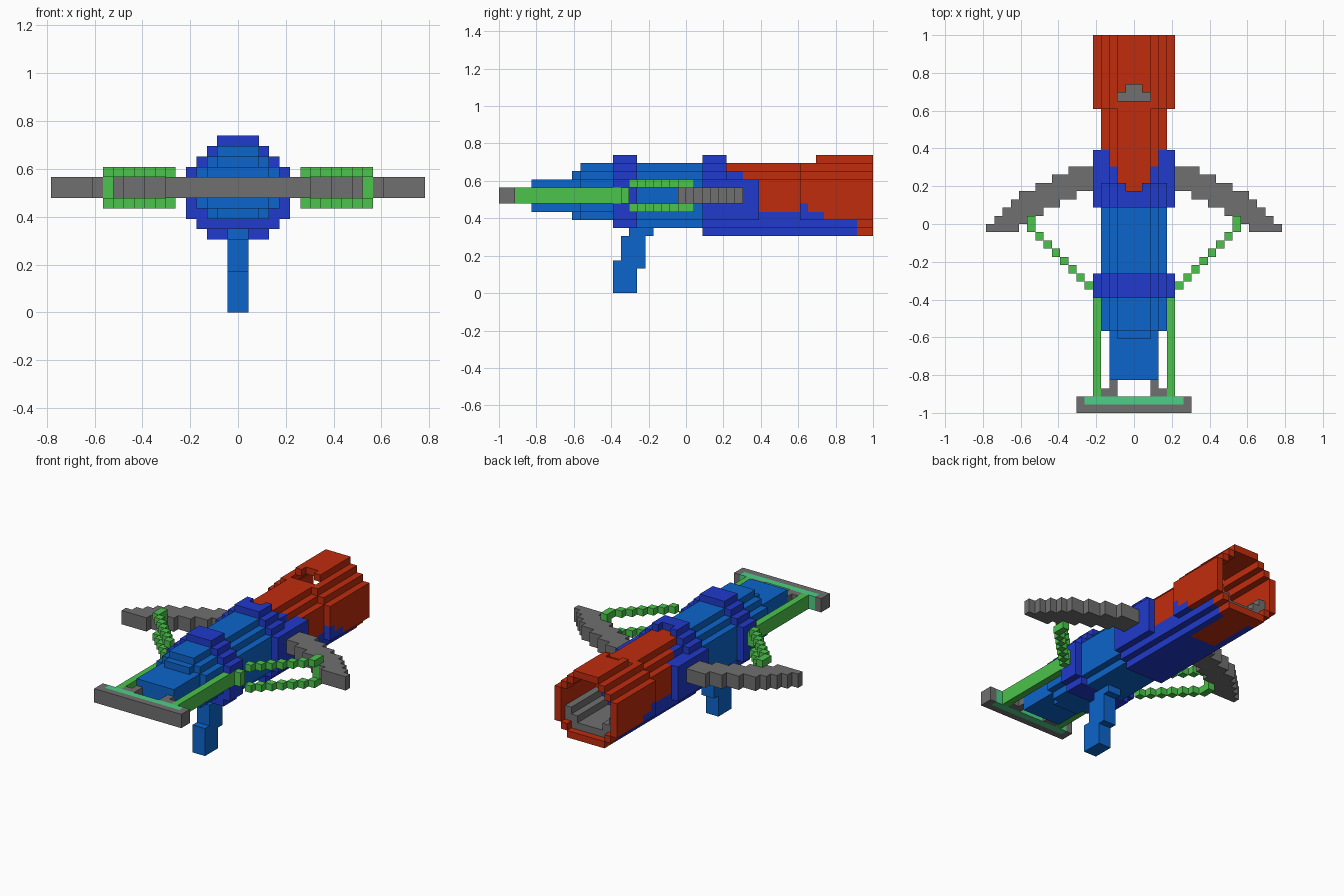
import bpy, bmesh, math

if "Cube" in bpy.data.objects:
    bpy.data.objects.remove(bpy.data.objects["Cube"])

U = 1 / 23          # size of one block
cells = {}          # (x, y, z) -> (part, colour)

def lin(c):
    c /= 255
    return c / 12.92 if c <= 0.04045 else ((c + 0.055) / 1.055) ** 2.4

COLOURS = {"blue": (12, 101, 204), "dark_blue": (33, 58, 205), "red": (192, 44, 13),
           "grey": (112, 112, 112), "green": (75, 195, 75), "seafoam": (77, 207, 133)}
mats = {}
for name, rgb in COLOURS.items():
    mats[name] = bpy.data.materials.new(name)
    mats[name].diffuse_color = (*[lin(c) for c in rgb], 1)

def fill(part, colour, x0, x1, y0, y1, z0, z1):
    """Fill blocks for |x| from x0 to x1, mirrored about x = 0."""
    for x in range(x0, x1):
        for y in range(y0, y1):
            for z in range(z0, z1):
                for xx in (x, -x - 1):
                    cells[xx, y, z] = (part, colour)

def rows(part, colour, y0, y1, z0, widths):
    """Stack of rows from z0 upward, each with its own half width."""
    for i, w in enumerate(widths):
        fill(part, colour, 0, w, y0, y1, z0 + i, z0 + i + 1)

# Main body and stepped nose
rows("body", "blue", -9, 2, 8, [3, 4, 4, 4, 4, 4, 3, 2])
rows("body", "blue", -13, -9, 9, [3, 4, 4, 4, 4, 3, 2])
fill("nose", "blue", 0, 2, -14, -13, 9, 15)
fill("nose", "blue", 0, 3, -19, -13, 10, 14)

# Front collar
rows("front_collar", "dark_blue", -9, -6, 8, [4, 5, 5, 5, 5, 5, 4, 3, 2])

# Rear collar and barrel, with the red shell over the dark underside
def red_from(y):
    for end, z in ((6, 99), (7, 15), (9, 14), (14, 10), (15, 11), (17, 10), (21, 9)):
        if y < end:
            return z
    return 7

for y in range(2, 23):
    side = 4 if 9 <= y < 14 else 5
    if y < 5 or y >= 14:
        widths = [3, 4] + [5] * 5 + [4, 3, 2]
    else:
        widths = [3, 4] + [side] * 5 + [3, 2, 0]
    if y in (14, 15):
        widths[-1] = 0
    for i, w in enumerate(widths):
        z = 7 + i
        red = z >= red_from(y)
        fill("barrel_shell" if red else "rear_collar", "red" if red else "dark_blue",
             0, w, y, y + 1, z, z + 1)
    if y >= 14:      # red panel under the barrel
        fill("barrel_shell", "red", 0, 2, y, y + 1, 7, 8)

# Notches in the top plates where the red centre strip enters
for y, in ((4,), (16,)):
    for x in (-1, 0):
        cells.pop((x, y, 16), None)
fill("barrel_shell", "red", 0, 1, 4, 6, 15, 16)
fill("barrel_shell", "red", 0, 2, 5, 6, 15, 16)

# Hollow muzzle with a grey trough inside
for i, w in enumerate([3, 4, 4, 4, 4, 4, 3, 2]):
    for x in range(-w, w):
        for y in range(15, 23):
            cells.pop((x, y, 8 + i), None)
fill("inner_trough", "grey", 0, 3, 15, 22, 8, 9)
fill("inner_trough", "grey", 3, 4, 15, 22, 9, 11)
fill("inner_trough", "grey", 2, 3, 15, 22, 9, 10)

# Grip, slanting backward as it rises
for z0, z1, y0, y1 in ((0, 3, -9, -6), (3, 4, -9, -5), (4, 7, -8, -5), (7, 8, -7, -4)):
    fill("grip", "blue", 0, 1, y0, y1, z0, z1)

# Front crossbar, its liner, rails and brackets
fill("front_crossbar", "grey", 0, 7, -23, -21, 11, 13)
fill("crossbar_liner", "seafoam", 0, 6, -22, -21, 11, 13)
fill("side_rail", "green", 4, 5, -21, -9, 11, 13)
fill("side_rail", "green", 5, 6, -8, -7, 11, 13)
fill("side_rail", "green", 4, 5, -9, -7, 11, 13)
fill("nose_bracket", "grey", 2, 4, -21, -20, 11, 13)
fill("nose_bracket", "grey", 2, 3, -20, -19, 11, 13)

# Bow limbs sweeping outward and forward
def step(x, table):
    return next(v for end, v in table if x < end)

TOP = ((8, 7), (10, 6), (12, 5), (14, 4), (15, 3), (16, 2), (17, 1), (18, 0))
LOW = ((7, 4), (9, 3), (11, 2), (13, 1), (14, 0), (18, -1))
for x in range(5, 18):
    fill("bow_limb", "grey", x, x + 1, step(x, LOW), step(x, TOP), 11, 13)
fill("bow_limb", "grey", 4, 5, 5, 7, 11, 13)

# Twin bow strings joined by a post at the limb
for x in range(6, 13):
    for z in (10, 13):
        fill("bow_string", "green", x, x + 1, x - 13, x - 12, z, z + 1)
fill("bow_string", "green", 12, 13, 0, 1, 10, 14)

# Turn the blocks into one mesh per part, keeping outer faces only
DIRS = {(1, 0, 0): ((1, 0, 0), (1, 1, 0), (1, 1, 1), (1, 0, 1)),
        (-1, 0, 0): ((0, 0, 0), (0, 0, 1), (0, 1, 1), (0, 1, 0)),
        (0, 1, 0): ((0, 1, 0), (0, 1, 1), (1, 1, 1), (1, 1, 0)),
        (0, -1, 0): ((0, 0, 0), (1, 0, 0), (1, 0, 1), (0, 0, 1)),
        (0, 0, 1): ((0, 0, 1), (1, 0, 1), (1, 1, 1), (0, 1, 1)),
        (0, 0, -1): ((0, 0, 0), (0, 1, 0), (1, 1, 0), (1, 0, 0))}

for part, colour in sorted(set(cells.values())):
    bm = bmesh.new()
    verts = {}
    for (x, y, z), value in cells.items():
        if value != (part, colour):
            continue
        for d, quad in DIRS.items():
            if (x + d[0], y + d[1], z + d[2]) in cells:
                continue
            face = []
            for q in quad:
                k = (x + q[0], y + q[1], z + q[2])
                if k not in verts:
                    verts[k] = bm.verts.new([c * U for c in k])
                face.append(verts[k])
            bm.faces.new(face)
    bmesh.ops.dissolve_limit(bm, angle_limit=math.radians(1), verts=bm.verts[:], edges=bm.edges[:])
    mesh = bpy.data.meshes.new(part)
    bm.to_mesh(mesh)
    bm.free()
    mesh.materials.append(mats[colour])
    bpy.context.collection.objects.link(bpy.data.objects.new(part, mesh))

for m in bpy.data.materials:
    if m.users and not m.is_grease_pencil:
        m.use_nodes = True
        m.node_tree.nodes["Principled BSDF"].inputs["Base Color"].default_value = m.diffuse_color
